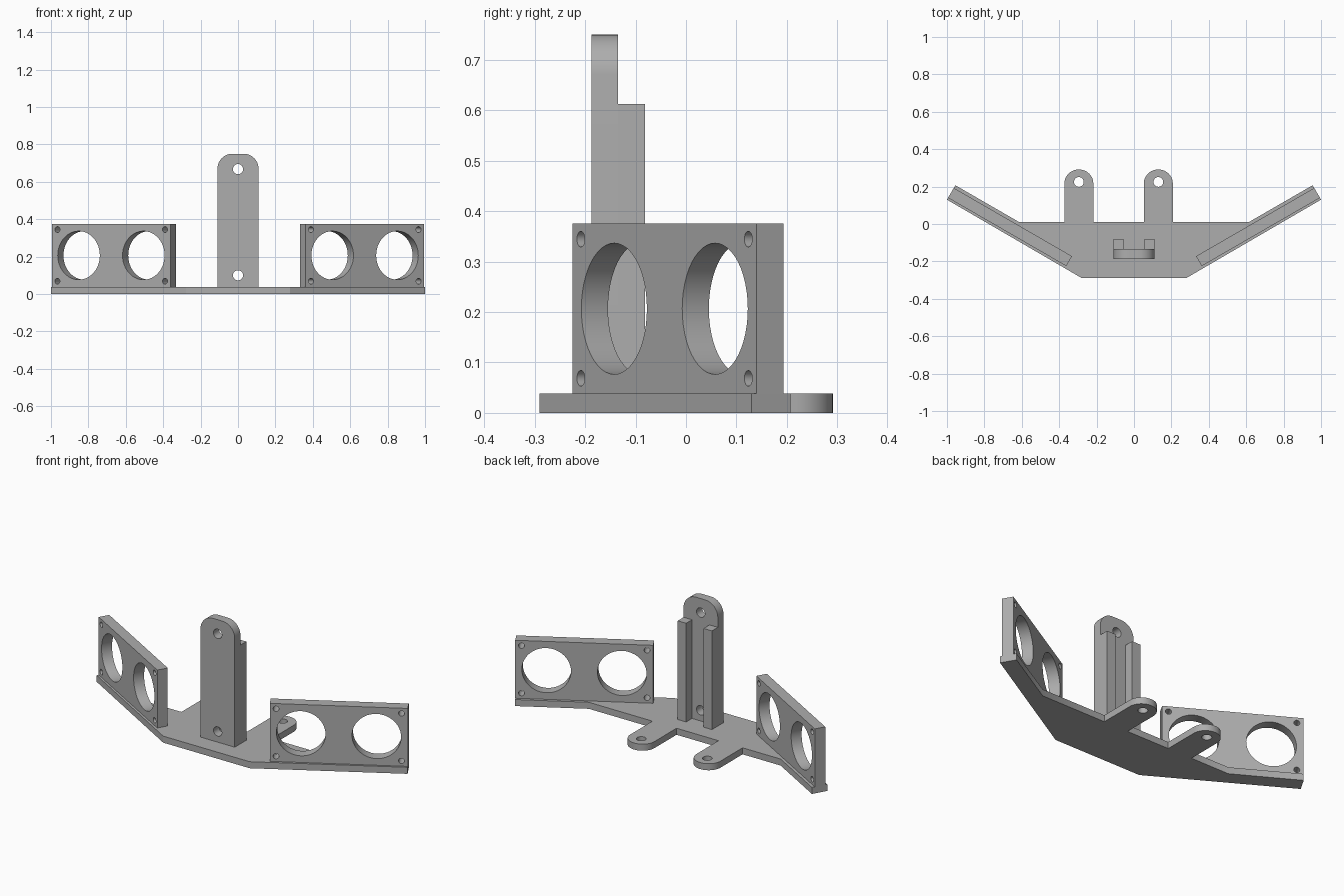
import bpy
import bmesh
from math import cos, sin, pi, radians
from mathutils import Matrix, Vector

cube = bpy.data.objects.get("Cube")
if cube:
    bpy.data.objects.remove(cube, do_unlink=True)

# One plain grey for the whole bracket
GREY = (0.42, 0.42, 0.42, 1.0)
grey = bpy.data.materials.new("matte grey")
grey.use_nodes = True
grey.diffuse_color = GREY
bsdf = grey.node_tree.nodes["Principled BSDF"]
bsdf.inputs["Base Color"].default_value = GREY
bsdf.inputs["Roughness"].default_value = 0.7

BASE_TOP = 0.038
UPRIGHT = Matrix.Rotation(pi / 2, 4, "X")   # profile x, y becomes x, z


def prism(name, outline, low, high):
    """Extrude a flat counter-clockwise outline between two heights."""
    bm = bmesh.new()
    face = bm.faces.new([bm.verts.new((x, y, low)) for x, y in outline])
    top = bmesh.ops.extrude_face_region(bm, geom=[face])["geom"]
    verts = [v for v in top if isinstance(v, bmesh.types.BMVert)]
    bmesh.ops.translate(bm, verts=verts, vec=(0, 0, high - low))
    bmesh.ops.recalc_face_normals(bm, faces=bm.faces)
    mesh = bpy.data.meshes.new(name)
    bm.to_mesh(mesh)
    bm.free()
    mesh.materials.append(grey)
    obj = bpy.data.objects.new(name, mesh)
    bpy.context.collection.objects.link(obj)
    return obj


def arc(cx, cy, r, start, end, steps=12):
    angles = [radians(start + (end - start) * i / steps) for i in range(steps + 1)]
    return [(cx + r * cos(a), cy + r * sin(a)) for a in angles]


def rounded_end(cx, half, bottom, top, r):
    """Strip with two rounded top corners, from bottom right to bottom left."""
    return ([(cx + half, bottom)]
            + arc(cx + half - r, top - r, r, 0, 90)
            + arc(cx - half + r, top - r, r, 90, 180)
            + [(cx - half, bottom)])


def drill(obj, holes, low, high):
    """Cut round holes (x, y, radius) through a prism."""
    for x, y, r in holes:
        ring = arc(x, y, r, 0, 360, 48)[:-1]
        cutter = prism("hole_cutter", ring, low - 0.02, high + 0.02)
        cutter.hide_render = True
        mod = obj.modifiers.new("hole", "BOOLEAN")
        mod.operation = "DIFFERENCE"
        mod.solver = "EXACT"
        mod.object = cutter
        bpy.context.view_layer.objects.active = obj
        bpy.ops.object.modifier_apply(modifier=mod.name)
        bpy.data.objects.remove(cutter, do_unlink=True)


def finish(obj, matrix=Matrix()):
    obj.data.transform(matrix)
    bpy.ops.object.select_all(action="DESELECT")
    obj.select_set(True)
    bpy.context.view_layer.objects.active = obj
    bpy.ops.object.shade_smooth_by_angle(angle=radians(30))


# Base plate: swept wings and two rear mounting tabs
tabs = (0.13, -0.295)
outline = [(-0.278, -0.29), (0.278, -0.29), (1.0, 0.13), (0.955, 0.207), (0.617, 0.012)]
for cx in tabs:
    outline += rounded_end(cx, 0.0775, 0.012, 0.291, 0.075)
outline += [(-0.617, 0.012), (-0.955, 0.207), (-1.0, 0.13)]
base = prism("base_plate", outline, 0, BASE_TOP)
drill(base, [(cx, 0.225, 0.026) for cx in tabs], 0, BASE_TOP)
finish(base)

# Sensor panels: two large openings and four screw holes each
LENGTH, HEIGHT, THICK = 0.73, 0.337, 0.061
holes = [(LENGTH / 2 + s * 0.2, HEIGHT / 2, 0.13) for s in (-1, 1)]
holes += [(LENGTH / 2 + s * 0.332, HEIGHT / 2 + t * 0.138, 0.0155)
          for s in (-1, 1) for t in (-1, 1)]
for name, side in (("left_panel", 1), ("right_panel", -1)):
    # Local x runs outwards along the wing, extrusion runs to the back
    rect = [(0, 0), (LENGTH, 0), (LENGTH, HEIGHT), (0, HEIGHT)]
    panel = prism(name, rect, -THICK, 0)
    drill(panel, holes, -THICK, 0)
    place = (Matrix.Translation(Vector((0.362, -0.225, BASE_TOP)))
             @ Matrix.Rotation(radians(30), 4, "Z") @ UPRIGHT)
    if side < 0:
        place = Matrix.Scale(-1, 4, Vector((1, 0, 0))) @ place
        panel.data.flip_normals()
    finish(panel, place)

# Central post with rounded top and two bolt holes
post = prism("post", rounded_end(0, 0.11, BASE_TOP, 0.75, 0.08), 0.135, 0.187)
drill(post, [(0, 0.1, 0.027), (0, 0.668, 0.027)], 0.135, 0.187)
finish(post, UPRIGHT)

# Rails behind the post
for name, x in (("left_rail", 0.056), ("right_rail", -0.11)):
    rail = prism(name, [(x, -0.135), (x + 0.054, -0.135), (x + 0.054, -0.081), (x, -0.081)],
                 BASE_TOP, 0.612)
    finish(rail)
